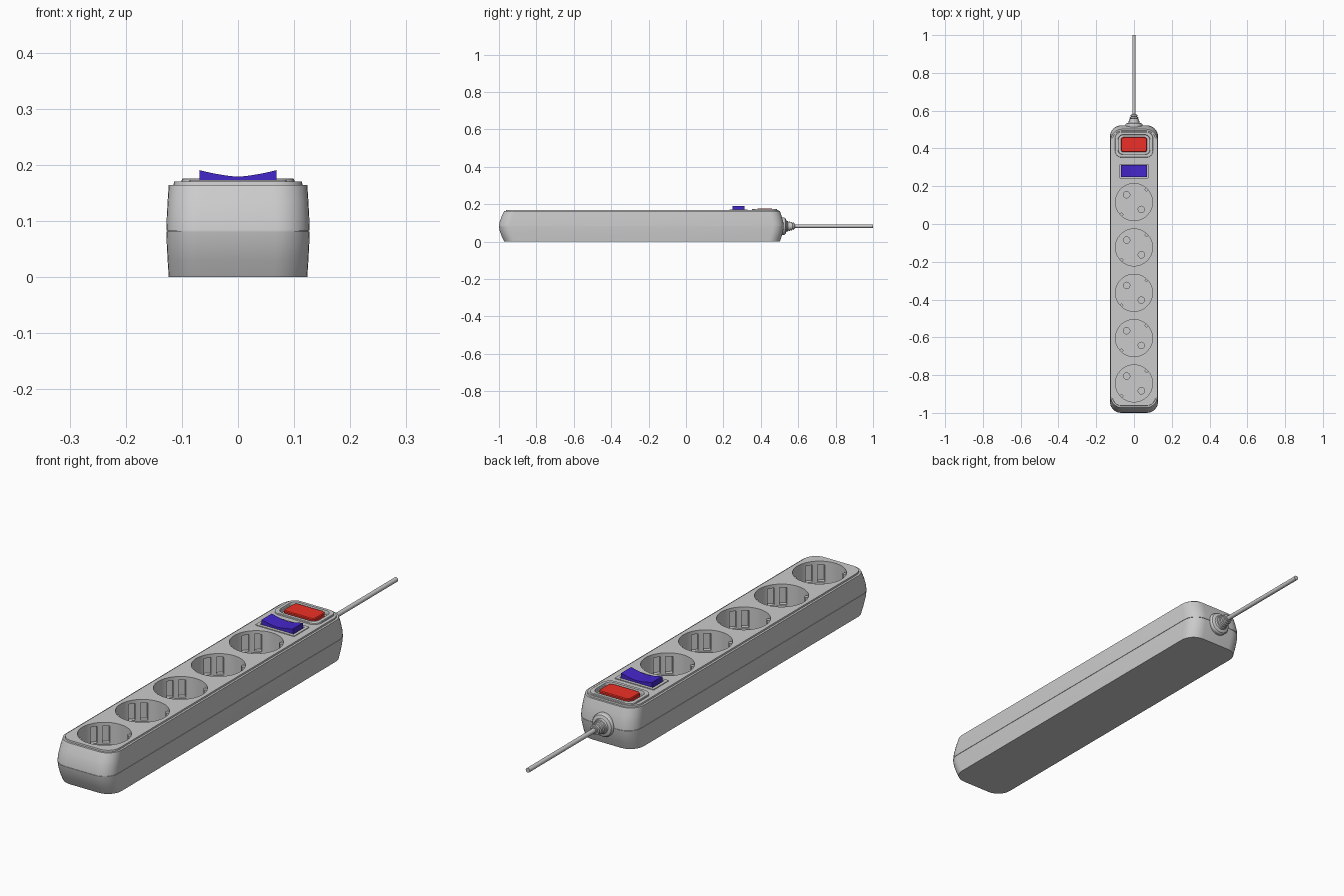
import bpy, bmesh, math
from mathutils import Matrix, Vector

if "Cube" in bpy.data.objects:
    bpy.data.objects.remove(bpy.data.objects["Cube"])


def finish(name, bm, color=None, angle=30):
    bmesh.ops.recalc_face_normals(bm, faces=bm.faces[:])
    me = bpy.data.meshes.new(name)
    bm.to_mesh(me)
    bm.free()
    ob = bpy.data.objects.new(name, me)
    bpy.context.collection.objects.link(ob)
    if color:
        mat = bpy.data.materials.new(name + "_colour")
        mat.diffuse_color = color
        mat.use_nodes = True
        mat.node_tree.nodes["Principled BSDF"].inputs["Base Color"].default_value = mat.diffuse_color
        me.materials.append(mat)
    smooth(ob, angle)
    return ob


def smooth(ob, angle=30):
    bpy.ops.object.select_all(action='DESELECT')
    ob.select_set(True)
    bpy.context.view_layer.objects.active = ob
    bpy.ops.object.shade_smooth_by_angle(angle=math.radians(angle))


def skin(bm, rings, closed=False):
    """Join rings of points with quads; cap the ends or close into a frame."""
    vs = [[bm.verts.new(p) for p in ring] for ring in rings]
    n = len(vs[0])
    pairs = list(zip(vs, vs[1:])) + ([(vs[-1], vs[0])] if closed else [])
    for a, b in pairs:
        for i in range(n):
            bm.faces.new((a[i], a[(i + 1) % n], b[(i + 1) % n], b[i]))
    if not closed:
        bm.faces.new(vs[0])
        bm.faces.new(vs[-1])


def rrect(hx, y0, y1, r, z, seg=8):
    pts = []
    for k, (cx, cy) in enumerate([(hx - r, y1 - r), (r - hx, y1 - r),
                                  (r - hx, y0 + r), (hx - r, y0 + r)]):
        for i in range(seg + 1):
            a = math.pi / 2 * (k + i / seg)
            pts.append((cx + r * math.cos(a), cy + r * math.sin(a), z))
    return pts


def loft(name, specs, closed=False, color=None):
    bm = bmesh.new()
    skin(bm, [rrect(*s) for s in specs], closed)
    return finish(name, bm, color)


def lathe_y(name, profile, z, seg=32):
    bm = bmesh.new()
    skin(bm, [[(r * math.cos(2 * math.pi * i / seg), y,
                z + r * math.sin(2 * math.pi * i / seg)) for i in range(seg)]
              for y, r in profile])
    return finish(name, bm)


def cylinder(name, x, y, r, z0, z1, seg):
    bm = bmesh.new()
    bmesh.ops.create_cone(bm, cap_ends=True, segments=seg, radius1=r, radius2=r,
                          depth=z1 - z0,
                          matrix=Matrix.Translation((x, y, (z0 + z1) / 2)))
    return finish(name, bm)


def box(name, center, size, rot):
    bm = bmesh.new()
    m = (Matrix.Translation(center) @ Matrix.Rotation(rot, 4, 'Z')
         @ Matrix.Diagonal((*size, 1)))
    bmesh.ops.create_cube(bm, size=1, matrix=m)
    return finish(name, bm)


# Housing: two bulged half shells meeting at a fine seam, with a raised top plate
def wall(z, t, g=0.0):
    return (0.1275 - 0.004 * t - g, -1 + 0.028 * t + g, 0.522 - 0.02 * t - g, 0.06, z)


body = loft("housing", [
    wall(0, 1), wall(0.03, 0.5), wall(0.06, 0.12), wall(0.081, 0),
    wall(0.0812, 0, 0.0015), wall(0.0828, 0, 0.0015),
    wall(0.083, 0), wall(0.105, 0.12), wall(0.135, 0.5), wall(0.164, 1),
    (0.115, -0.963, 0.494, 0.05, 0.164), (0.114, -0.962, 0.493, 0.05, 0.170)])

# Socket wells, pin holes and guide slots hidden below the rim
DIAG = math.radians(135)
TOP, FLOOR = 0.170, 0.082
sockets = [0.116 - 0.24 * i for i in range(5)]
out, side = Vector((math.cos(DIAG), math.sin(DIAG), 0)), Vector((math.sin(DIAG), -math.cos(DIAG), 0))
cutters = []
for n, y in enumerate(sockets, 1):
    c = Vector((0, y, 0))
    cutters.append(cylinder(f"well_cutter_{n}", 0, y, 0.098, FLOOR, 0.25, 64))
    for s in (1, -1):
        p = c + out * 0.055 * s
        cutters.append(cylinder(f"pin_cutter_{n}", p.x, p.y, 0.017, 0.03, 0.12, 20))
        for t in (1, -1):
            q = c + out * 0.097 * s + side * 0.023 * t + Vector((0, 0, 0.122))
            cutters.append(box(f"slot_cutter_{n}", q, (0.03, 0.026, 0.068), DIAG))

# Shallow pockets under the indicator and the rocker
cutters.append(loft("lamp_cutter", [(0.083, 0.367, 0.473, 0.025, 0.158),
                                    (0.083, 0.367, 0.473, 0.025, 0.2)]))
cutters.append(loft("rocker_cutter", [(0.074, 0.243, 0.317, 0.003, 0.162),
                                      (0.074, 0.243, 0.317, 0.003, 0.2)]))

for cut in cutters:
    mod = body.modifiers.new("cut", 'BOOLEAN')
    mod.operation, mod.solver, mod.object = 'DIFFERENCE', 'EXACT', cut
    bpy.context.view_layer.objects.active = body
    bpy.ops.object.modifier_apply(modifier=mod.name)
    bpy.data.objects.remove(cut)
smooth(body)

# Earth clips on the walls across from the pins
for n, y in enumerate(sockets, 1):
    for s in (1, -1):
        p = Vector((0, y, 0.118)) + side * 0.092 * s
        box(f"earth_clip_{n}_{'a' if s > 0 else 'b'}", p, (0.016, 0.013, 0.08), DIAG)

# Indicator surround and red lamp
loft("lamp_frame", [(0.101, 0.352, 0.488, 0.035, 0.168), (0.100, 0.353, 0.487, 0.035, 0.1745),
                    (0.098, 0.355, 0.485, 0.034, 0.176), (0.085, 0.367, 0.473, 0.026, 0.176),
                    (0.083, 0.369, 0.471, 0.025, 0.168)], closed=True)
loft("red_lamp", [(0.069, 0.380, 0.460, 0.015, 0.156), (0.069, 0.380, 0.460, 0.015, 0.175),
                  (0.066, 0.383, 0.457, 0.013, 0.178)], color=(0.85, 0.03, 0.02, 1))

# Rocker surround and concave blue rocker
loft("rocker_frame", [(0.086, 0.232, 0.328, 0.004, 0.168), (0.086, 0.232, 0.328, 0.004, 0.173),
                      (0.074, 0.244, 0.316, 0.003, 0.173), (0.074, 0.244, 0.316, 0.003, 0.168)],
     closed=True)
xs = [-0.069 + 0.138 * i / 16 for i in range(17)]
profile = [(x, 0.179 + 0.0115 * (abs(x) / 0.069) ** 1.5) for x in xs]
profile += [(0.069, 0.16), (-0.069, 0.16)]
bm = bmesh.new()
skin(bm, [[(x, y, z) for x, z in profile] for y in (0.248, 0.312)])
finish("blue_rocker", bm, (0.06, 0.02, 0.6, 1))

# Strain relief with ribs, and the cable
relief = [(0.505, 0.046), (0.526, 0.046), (0.532, 0.042), (0.536, 0.030)]
for i in range(4):
    y, r = 0.538 + 0.011 * i, 0.029 - 0.003 * i
    relief += [(y, r), (y + 0.006, r - 0.001), (y + 0.007, r - 0.006), (y + 0.010, r - 0.006)]
relief += [(0.583, 0.012)]
lathe_y("strain_relief", relief, 0.083)
lathe_y("cable", [(0.55, 0.009), (1.0, 0.009)], 0.083, 20)
